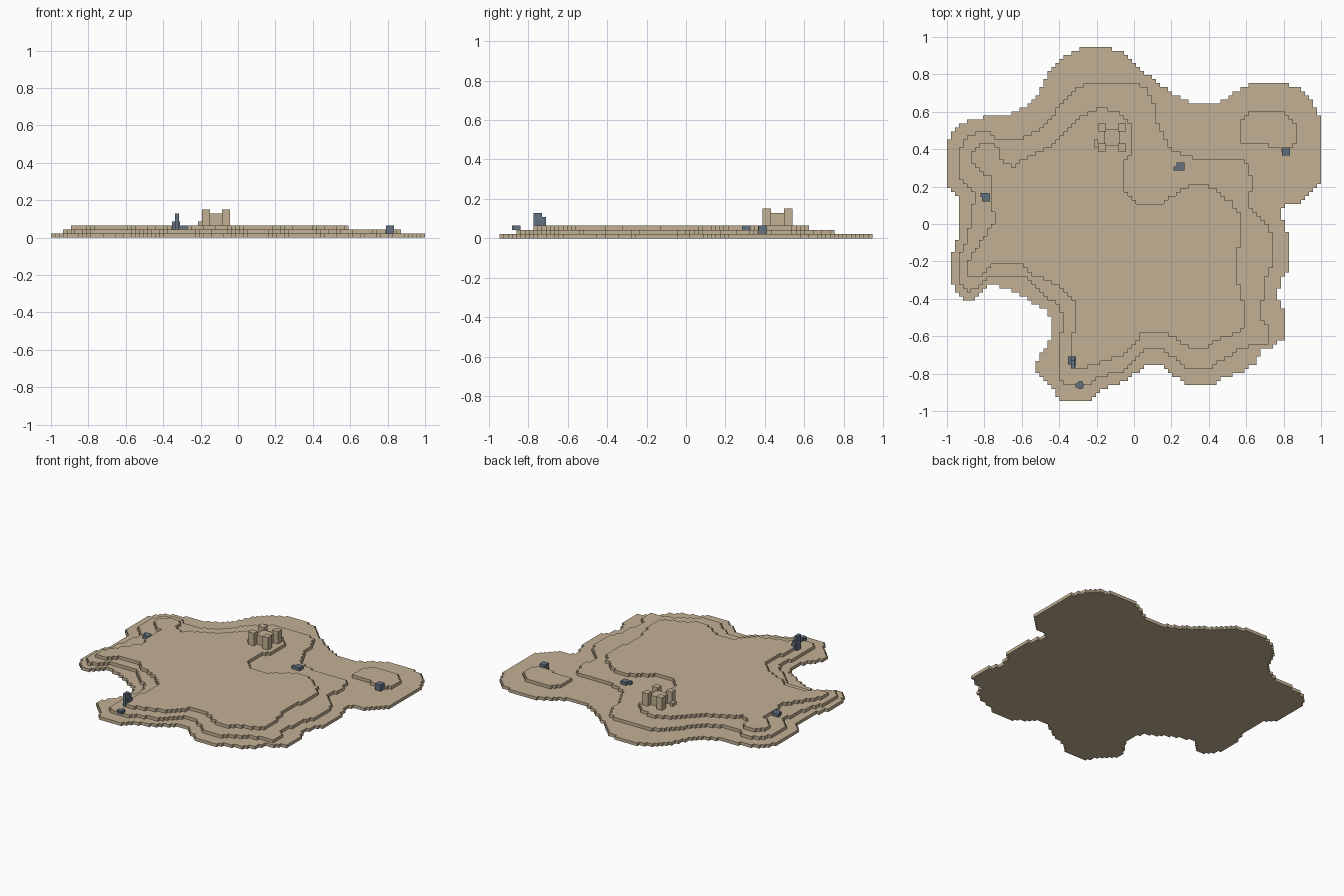
import bpy, bmesh

V = 2 / 93          # voxel edge
NX, NY = 93, 88     # grid cells
X0, Y0 = -1.0, -NY * V / 2


def material(name, rgb):
    m = bpy.data.materials.new(name)
    m.diffuse_color = (*rgb, 1)
    return m


SAND = material("sand", (0.545, 0.44, 0.295))
SLATE = material("slate_blue", (0.125, 0.165, 0.22))

# Shoreline and terrace outlines (top view)
SHORE = [(-.26, .95), (-.15, .95), (-.07, .92), (.0, .85), (.1, .78), (.2, .70), (.28, .66), (.36, .64), (.45, .64),
         (.51, .69), (.58, .73), (.68, .76), (.77, .76), (.87, .73), (.95, .67), (.98, .60), (1.01, .53), (1.01, .26),
         (.97, .19), (.90, .12), (.78, .09), (.80, 0), (.83, -.08), (.83, -.24), (.79, -.28), (.765, -.38),
         (.81, -.48), (.81, -.61), (.75, -.65), (.68, -.68), (.65, -.74), (.56, -.80), (.45, -.83), (.43, -.86),
         (.29, -.86), (.21, -.81), (.15, -.75), (.08, -.75), (-.05, -.84), (-.17, -.88), (-.24, -.95), (-.38, -.95),
         (-.46, -.85), (-.52, -.80), (-.52, -.74), (-.44, -.61), (-.44, -.52), (-.48, -.45), (-.65, -.36),
         (-.76, -.32), (-.86, -.40), (-.92, -.40), (-.98, -.30), (-.98, -.18), (-.94, -.08), (-.93, .12),
         (-1.01, .22), (-1.01, .41), (-.96, .50), (-.90, .55), (-.80, .57), (-.68, .58), (-.59, .62), (-.53, .67),
         (-.45, .82), (-.39, .89)]
MIDDLE = [(-.28, .74), (-.21, .76), (-.02, .76), (.06, .73), (.11, .63), (.13, .53), (.19, .41), (.27, .36), (.36, .35),
          (.58, .35), (.62, .30), (.63, .20), (.61, .09), (.68, .02), (.73, -.03), (.745, -.1), (.745, -.22),
          (.70, -.30), (.68, -.50), (.73, -.56), (.73, -.63), (.64, -.65), (.55, -.68), (.45, -.74), (.38, -.78),
          (.28, -.78), (.22, -.72), (.15, -.67), (.07, -.67), (0, -.73), (-.05, -.79), (-.2, -.82), (-.26, -.87),
          (-.35, -.87), (-.40, -.82), (-.40, -.65), (-.37, -.50), (-.42, -.42), (-.52, -.35), (-.60, -.27),
          (-.75, -.27), (-.87, -.36), (-.92, -.34), (-.94, -.25), (-.94, -.18), (-.89, -.08), (-.86, .10),
          (-.86, .18), (-.94, .25), (-.94, .39), (-.90, .45), (-.83, .50), (-.77, .49), (-.72, .44), (-.60, .46),
          (-.50, .51), (-.42, .60), (-.36, .68)]
UPPER = [(-.20, .62), (-.10, .61), (-.03, .55), (0, .48), (0, .40), (-.05, .34), (-.06, .20), (0, .12), (.08, .10),
         (.15, .11), (.22, .16), (.28, .20), (.34, .22), (.40, .21), (.45, .17), (.52, .12), (.57, .05), (.58, -.05),
         (.55, -.15), (.54, -.25), (.58, -.40), (.60, -.44), (.60, -.55), (.52, -.59), (.45, -.62), (.38, -.67),
         (.31, -.67), (.23, -.62), (.15, -.57), (.06, -.57), (0, -.64), (-.07, -.71), (-.18, -.74), (-.27, -.77),
         (-.34, -.76), (-.34, -.62), (-.31, -.55), (-.32, -.42), (-.42, -.32), (-.54, -.27), (-.61, -.22),
         (-.76, -.22), (-.81, -.27), (-.89, -.28), (-.88, -.18), (-.80, -.07), (-.74, .02), (-.77, .12), (-.77, .25),
         (-.87, .32), (-.87, .38), (-.82, .43), (-.74, .42), (-.70, .32), (-.64, .31), (-.57, .36), (-.45, .42),
         (-.36, .50), (-.28, .58)]
ISLET = [(.56, .44), (.56, .53), (.64, .61), (.79, .61), (.87, .53), (.87, .45), (.81, .39), (.74, .41), (.65, .44)]


def inside(poly, x, y):
    hit = False
    for (ax, ay), (bx, by) in zip(poly, poly[1:] + poly[:1]):
        if (ay > y) != (by > y) and x < ax + (y - ay) * (bx - ax) / (by - ay):
            hit = not hit
    return hit


# Height of every grid column, in voxels
height = {}
for i in range(NX):
    for j in range(NY):
        x, y = X0 + (i + .5) * V, Y0 + (j + .5) * V
        h = 0
        for level, poly in ((1, SHORE), (2, MIDDLE), (2, ISLET), (3, UPPER)):
            if inside(poly, x, y):
                h = max(h, level)
        if h:
            height[i, j] = h


# Terraced island: tops, underside and stepped walls
def build_island():
    bm = bmesh.new()
    cache = {}

    def vert(p):
        if p not in cache:
            cache[p] = bm.verts.new((X0 + p[0] * V, Y0 + p[1] * V, p[2] * V))
        return cache[p]

    def quad(*pts):
        bm.faces.new([vert(p) for p in pts])

    for (i, j), h in height.items():
        ring = [(i, j), (i + 1, j), (i + 1, j + 1), (i, j + 1)]
        quad(*[(a, b, h) for a, b in ring])
        quad(*[(a, b, 0) for a, b in reversed(ring)])
        for k, (di, dj) in enumerate(((0, -1), (1, 0), (0, 1), (-1, 0))):
            p, q = ring[k], ring[(k + 1) % 4]
            for z in range(height.get((i + di, j + dj), 0), h):
                quad((*p, z), (*q, z), (*q, z + 1), (*p, z + 1))
    me = bpy.data.meshes.new("terraced_island")
    bm.to_mesh(me)
    bm.free()
    me.materials.append(SAND)
    ob = bpy.data.objects.new("terraced_island", me)
    bpy.context.collection.objects.link(ob)


# Box from a low corner (snapped by size in voxels)
def block(name, x, y, z, nx, ny, nz, mat):
    bpy.ops.mesh.primitive_cube_add(size=1, location=(x + nx * V / 2, y + ny * V / 2, (z + nz / 2) * V))
    ob = bpy.context.object
    ob.name = name
    ob.scale = (nx * V, ny * V, nz * V)
    ob.data.materials.append(mat)


build_island()

# Castle: four corner towers, a core and a low step
CX, CY = -.193, .388
for a in (0, 5):
    for b in (0, 5):
        block("castle_tower", CX + a * V, CY + b * V, 3, 2, 2, 4, SAND)
block("castle_core", CX + 1.5 * V, CY + 1.5 * V, 3, 4, 4, 3, SAND)
block("castle_step", CX - V, CY + V, 3, 1, 2, 1, SAND)

# Slate rock spire on the front-left headland
block("spire_base", -.353, -.752, 2, 2, 2, 2, SLATE)
block("spire_tall", -.338, -.773, 2, 1, 2, 4, SLATE)
block("spire_back", -.338, -.730, 2, 1, 1, 3, SLATE)

# Scattered slate rocks
block("front_rock", -.312, -.875, 2, 2, 1, 1, SLATE)
block("front_rock_side", -.298, -.882, 2, 1, 2, 1, SLATE)
block("left_rock", -.822, .145, 2, 2, 1, 1, SLATE)
block("left_rock_side", -.812, .120, 2, 2, 2, 1, SLATE)
block("inlet_rock", .228, .285, 2, 2, 2, 1, SLATE)
block("inlet_rock_side", .210, .285, 2, 1, 1, 1, SLATE)
block("islet_rock", .79, .367, 1, 2, 2, 2, SLATE)
